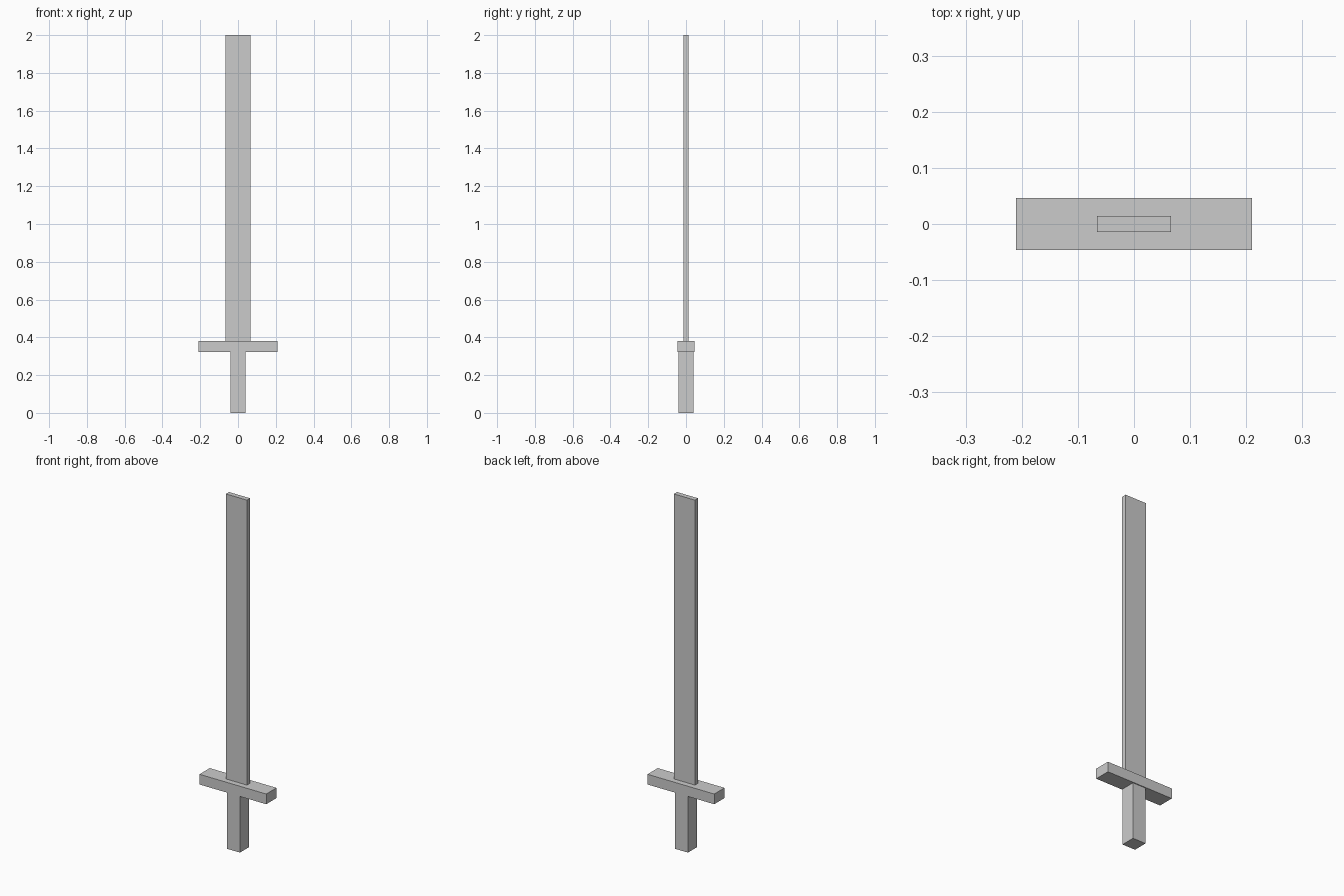
import bpy

if "Cube" in bpy.data.objects:
    bpy.data.objects.remove(bpy.data.objects["Cube"])


def box(name, half_x, half_y, z0, z1):
    """Axis-aligned box centred on x = y = 0, spanning z0 to z1."""
    bpy.ops.mesh.primitive_cube_add(size=1, location=(0, 0, (z0 + z1) / 2))
    ob = bpy.context.object
    ob.name = name
    ob.scale = (half_x * 2, half_y * 2, z1 - z0)
    bpy.ops.object.transform_apply(location=False, rotation=False, scale=True)
    return ob


# Square grip, wide crossguard and flat blade
box("grip", 0.041, 0.041, 0.0, 0.322)
box("crossguard", 0.21, 0.046, 0.322, 0.38)
box("blade", 0.066, 0.014, 0.38, 2.0)
